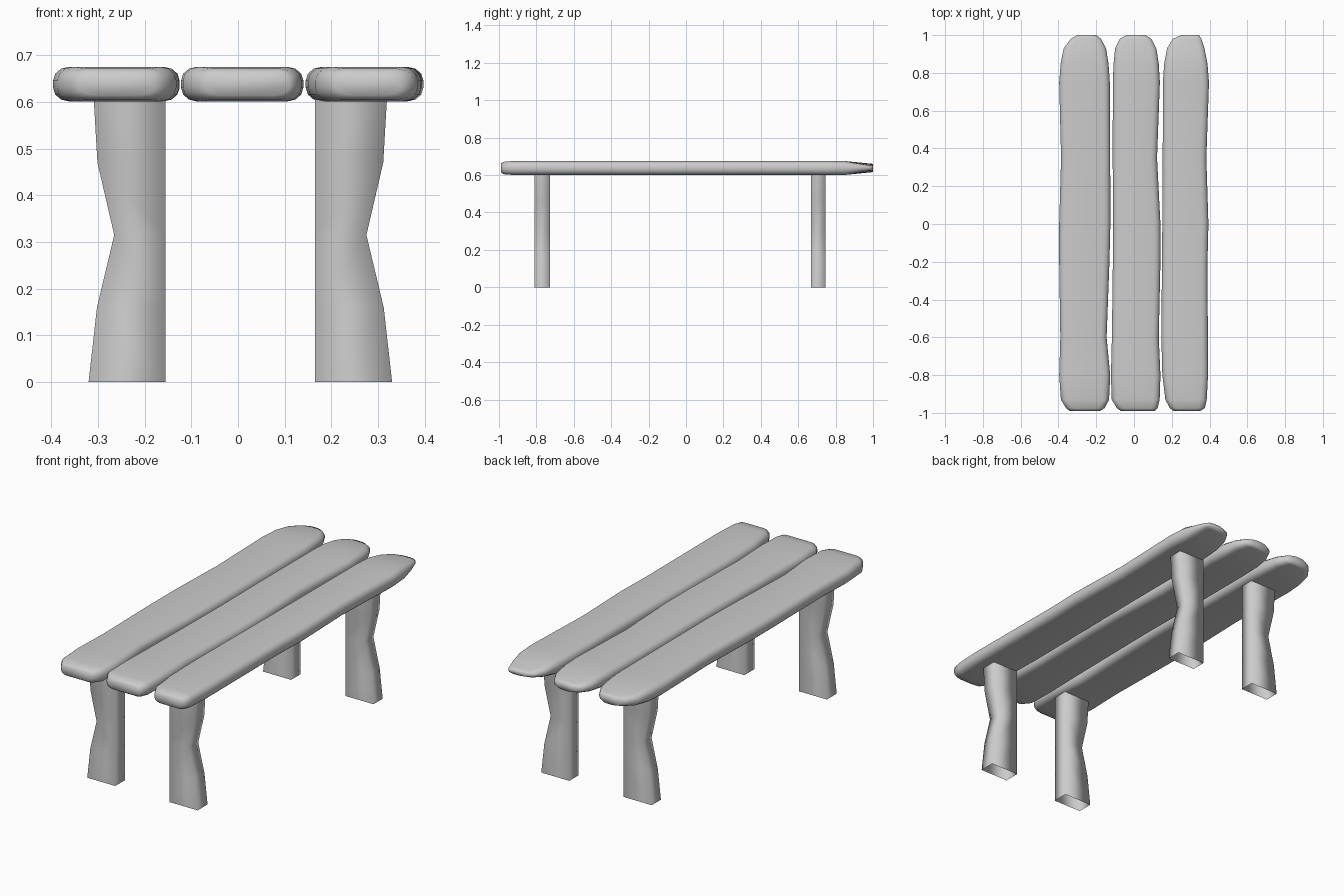
import bpy, bmesh, math

if "Cube" in bpy.data.objects:
    bpy.data.objects.remove(bpy.data.objects["Cube"])

def make_object(name, rings, caps):
    """Skin a list of point rings into a smooth tube."""
    bm = bmesh.new()
    loops = [[bm.verts.new(p) for p in ring] for ring in rings]
    n = len(loops[0])
    for a, b in zip(loops, loops[1:]):
        for i in range(n):
            j = (i + 1) % n
            bm.faces.new((a[i], a[j], b[j], b[i]))
    if caps:
        bm.faces.new(loops[0])
        bm.faces.new(loops[-1])
    bmesh.ops.recalc_face_normals(bm, faces=bm.faces[:])
    mesh = bpy.data.meshes.new(name)
    bm.to_mesh(mesh)
    bm.free()
    mesh.shade_smooth()
    obj = bpy.data.objects.new(name, mesh)
    bpy.context.collection.objects.link(obj)
    return obj

def plank_ring(y, x0, x1, h, z=0.638):
    """Rounded rectangle across a plank."""
    rx, rz = 0.034, h * 0.8
    ring = []
    for k, (cx, sz) in enumerate(((x1 - rx, 1), (x0 + rx, 1), (x0 + rx, -1), (x1 - rx, -1))):
        for step in (0, 30, 60, 90):
            a = math.radians(90 * k + step)
            ring.append((cx + rx * math.cos(a), y, z + sz * (h - rz) + rz * math.sin(a)))
    return ring

# Seat planks: wavy left and right edges at shared stations along y
ys = (-0.99, -0.975, -0.93, -0.8, -0.6, -0.2, 0.0, 0.35, 0.75, 0.85, 0.93, 0.98, 1.0)
planks = {
    "left_plank": (
        (-.34, -.36, -.387, -.396, -.39, -.396, -.396, -.386, -.396, -.388, -.372, -.335, -.30),
        (-.18, -.155, -.132, -.126, -.145, -.13, -.125, -.126, -.128, -.135, -.148, -.175, -.20),
        0.022),
    "middle_plank": (
        (-.07, -.09, -.118, -.122, -.117, -.112, -.11, -.113, -.112, -.108, -.10, -.075, -.04),
        (.11, .125, .136, .14, .131, .14, .14, .122, .137, .131, .118, .092, .06),
        0.019),
    "right_plank": (
        (.21, .19, .166, .15, .145, .148, .15, .152, .153, .16, .175, .205, .25),
        (.35, .375, .385, .392, .391, .389, .394, .383, .397, .389, .373, .357, .345),
        0.012),
}
for name, (left, right, tip) in planks.items():
    rings = []
    for y, x0, x1 in zip(ys, left, right):
        h = 0.037
        if y > 0.85:
            h = tip + (0.037 - tip) * (1 - (y - 0.85) / 0.15)
        elif y < -0.95:
            h = 0.033 if y > -0.98 else 0.024
        rings.append(plank_ring(y, x0, x1, h))
    make_object(name, rings, True)

# Legs: straight inner side, waisted outer side, open ends
profile = ((0, .325), (.16, .307), (.315, .27), (.47, .306), (.607, .314))
for end, y0, y1 in (("front", -.81, -.727), ("back", .668, .745)):
    for side, s in (("left", -1), ("right", 1)):
        rings = [[(s * x + .005, y, z) for x, y in ((.16, y0), (w, y0), (w, y1), (.16, y1))]
                 for z, w in profile]
        make_object(f"{end}_{side}_leg", rings, False)
